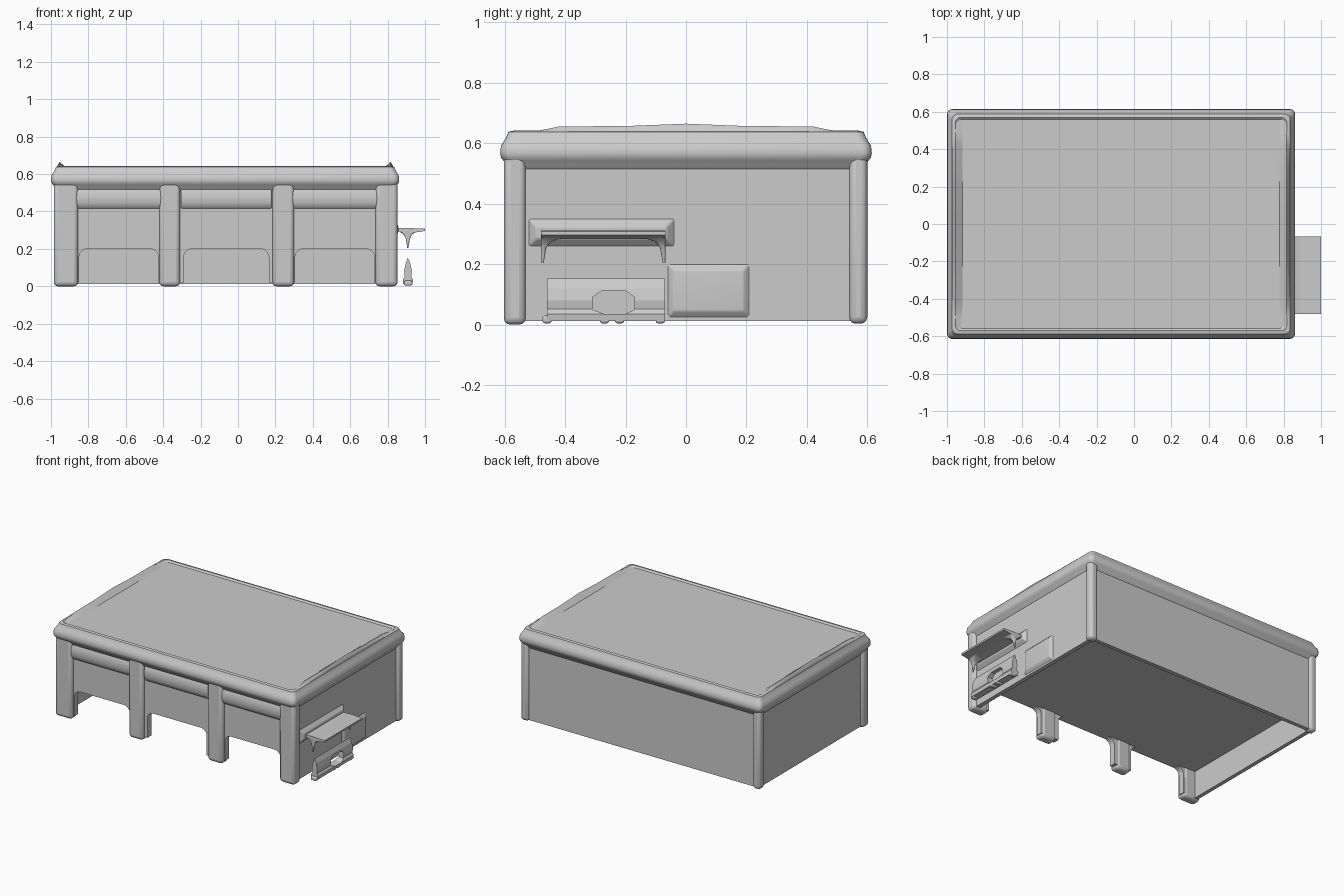
import bpy, bmesh, math
from mathutils import Vector

if "Cube" in bpy.data.objects:
    bpy.data.objects.remove(bpy.data.objects["Cube"])


def finish(name, bm, bev=0.0, segs=3, smooth=True):
    bmesh.ops.recalc_face_normals(bm, faces=bm.faces)
    me = bpy.data.meshes.new(name)
    bm.to_mesh(me)
    bm.free()
    ob = bpy.data.objects.new(name, me)
    bpy.context.collection.objects.link(ob)
    if bev:
        m = ob.modifiers.new("bevel", "BEVEL")
        m.width, m.segments, m.limit_method = bev, segs, "ANGLE"
    if smooth:
        bpy.context.view_layer.objects.active = ob
        for o in bpy.context.selected_objects:
            o.select_set(False)
        ob.select_set(True)
        bpy.ops.object.shade_smooth_by_angle(angle=math.radians(40))
    return ob


def box(name, x0, x1, y0, y1, z0, z1, bev=0.0, smooth=True):
    bm = bmesh.new()
    bmesh.ops.create_cube(bm, size=1)
    for v in bm.verts:
        v.co = Vector(((x0 + x1) / 2 + v.co.x * (x1 - x0),
                       (y0 + y1) / 2 + v.co.y * (y1 - y0),
                       (z0 + z1) / 2 + v.co.z * (z1 - z0)))
    return finish(name, bm, bev, 3, smooth)


def prism(name, pts, axis, a, b, bev=0.0, pts2=None, smooth=True):
    # extrude a 2D outline along x (yz points) or y (xz points), pts2 = far outline
    bm = bmesh.new()
    at = lambda p, t: (t, p[0], p[1]) if axis == "x" else (p[0], t, p[1])
    r0 = [bm.verts.new(at(p, a)) for p in pts]
    r1 = [bm.verts.new(at(p, b)) for p in (pts2 or pts)]
    bm.faces.new(r0)
    bm.faces.new(r1)
    n = len(pts)
    for i in range(n):
        bm.faces.new((r0[i], r0[(i + 1) % n], r1[(i + 1) % n], r1[i]))
    return finish(name, bm, bev, 3, smooth)


def loft(name, rings, rad):
    # stack of rounded rectangles (x0, x1, y0, y1, z) with flat caps
    bm = bmesh.new()
    loops = []
    for x0, x1, y0, y1, z in rings:
        r = min(rad, (x1 - x0) * .4, (y1 - y0) * .4)
        loop = []
        for k, (cx, cy) in enumerate(((x1 - r, y1 - r), (x0 + r, y1 - r),
                                      (x0 + r, y0 + r), (x1 - r, y0 + r))):
            for s in range(5):
                a = math.radians(90 * k + 22.5 * s)
                loop.append(bm.verts.new((cx + r * math.cos(a), cy + r * math.sin(a), z)))
        loops.append(loop)
    n = len(loops[0])
    for a, b in zip(loops, loops[1:]):
        for i in range(n):
            bm.faces.new((a[i], a[(i + 1) % n], b[(i + 1) % n], b[i]))
    bm.faces.new(loops[0])
    bm.faces.new(loops[-1])
    ob = finish(name, bm)
    for p in ob.data.polygons[-2:]:
        p.use_smooth = False
    return ob


def cut(ob, cutter):
    m = ob.modifiers.new("cut", "BOOLEAN")
    m.operation, m.object, m.solver = "DIFFERENCE", cutter, "EXACT"
    cutter.hide_render = True
    cutter.hide_set(True)


def relief(name, y0, y1, z0, z1, out, slope):
    # shallow pad with sloping edges on the right wall
    rect = lambda e: [(y0 + e, z0 + e), (y1 - e, z0 + e), (y1 - e, z1 - e), (y0 + e, z1 - e)]
    prism(name, rect(0), "x", X1 - .025, out, .006, rect(slope))


X0, X1, Y = -0.985, 0.85, 0.60

# main body, hollow underneath and open to the front
body = box("building_body", X0 + .018, X1 - .016, -.555, Y - .015, .012, .60, smooth=False)
cut(body, box("cavity_cutter", X0 + .045, X1 - .045, -1, Y - .042, -.1, .20, smooth=False))

# front wall with three round-cornered bay openings
bays = [(-.85, -.425), (-.29, .165), (.305, .73)]
outline = [(X0 + .02, .02)]
for a, b in bays:
    r = .045
    outline.append((a, .02))
    for cx, start in ((a + r, 180), (b - r, 90)):
        for s in range(6):
            t = math.radians(start - 18 * s)
            outline.append((cx + r * math.cos(t), .20 - r + r * math.sin(t)))
    outline.append((b, .02))
outline += [(X1 - .02, .02), (X1 - .02, .58), (X0 + .02, .58)]
prism("front_wall", outline, "y", -.578, -.535, smooth=False)

# front pillars
for a, b in ((X0, -.855), (-.42, -.31), (.185, .30), (.735, X1 + .003)):
    box("front_pillar", a, b, -Y - .003, -.53, 0, .58, .022)

# corner pillars at the back and side returns at the front
for a, b in ((X0, X0 + .06), (X1 - .06, X1 + .003)):
    box("back_corner_pillar", a, b, Y - .06, Y, .003, .57, .022)
    box("front_corner_return", a, b, -Y, -Y + .07, .003, .57, .022)

# rolled shutter housings over the bays
for a, b in bays:
    prism("shutter_housing", [(-.56, .53), (-.585, .525), (-.594, .505), (-.598, .475),
                              (-.596, .445), (-.588, .425), (-.572, .41), (-.56, .41)],
          "x", a - .015, b + .015, .006)

# swelling cornice, rim and sunken roof deck
prof = [(-.03, .50), (-.015, .512), (-.006, .528), (.004, .542), (.012, .553), (.015, .568),
        (.012, .593), (.001, .61), (-.007, .625), (-.012, .638), (-.03, .642), (-.041, .632)]
loft("cornice_and_roof", [(X0 - d, X1 - .003 + d, -Y - d, Y + d, z) for d, z in prof], .03)

# raised gable rims on both short sides, sloping inward to the deck
half = [(.58, .60), (.575, .635), (.50, .641), (.46, .647), (.42, .656), (.2, .657), (0, .665)]
gable = [(-y, z) for y, z in half] + [(y, z) for y, z in half[-2::-1]]
inner = [(y * .975, min(z, .631)) for y, z in gable]
outer = [(y, min(z, .638)) for y, z in gable]
for x, s in ((X0 + .015, 1), (X1 - .018, -1)):
    prism("gable_face", outer, "x", x, x + s * .016, pts2=gable)
    prism("gable_slope", gable, "x", x + s * .016, x + s * .055, pts2=inner)

# shallow reliefs on the right wall
relief("sign_backing", -.53, -.03, .25, .36, X1 + .007, .035)
relief("wall_bump", -.07, .22, .015, .21, X1, .03)

# side shelf and its tapering brackets
prism("side_shelf", [(.835, .325), (.855, .31), (.9, .312), (1.0, .308), (1.0, .296),
                     (.95, .288), (.9, .284), (.85, .295), (.835, .28)], "y", -.48, -.068)
for s, y in ((1, -.48), (-1, -.068)):
    rings = []
    for z, hx, w in ((.29, .04, .08), (.275, .022, .035), (.255, .011, .018), (.205, .003, .009)):
        lo, hi = sorted((y, y + s * w))
        rings.append((.908 - hx, .908 + hx, lo, hi, z))
    loft("shelf_bracket", rings, .01)

# low tapered counter standing in front of the wall, with a central gap
counter = prism("side_counter", [(.883, .012), (.933, .012), (.936, .035), (.926, .052), (.930, .08),
                                 (.922, .12), (.908, .152), (.896, .12), (.888, .08),
                                 (.892, .052), (.881, .035)], "y", -.46, -.07, smooth=False)
cut(counter, prism("counter_gap_cutter", [(-.31, .05), (-.27, .035), (-.2, .035), (-.17, .05), (-.17, .09),
                                          (-.2, .112), (-.28, .112), (-.31, .09)], "x", .8, 1, smooth=False))
for y in (-.475, -.285, -.235, -.1):
    box("counter_foot", .888, .932, y, y + .03, .004, .03, .008)
